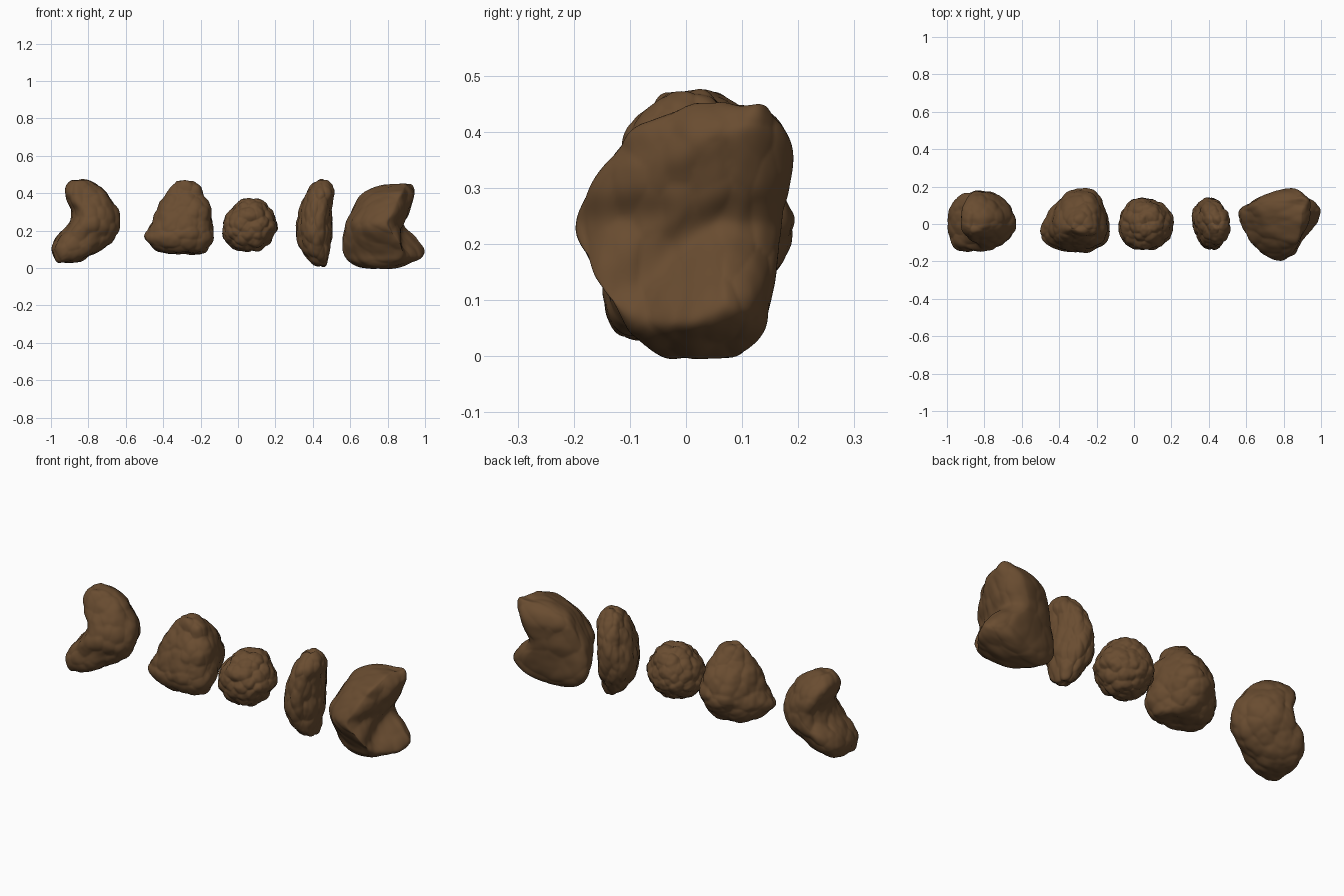
import bpy
import bmesh
import math
from mathutils import Vector, noise

default_cube = bpy.data.objects.get("Cube")
if default_cube:
    bpy.data.objects.remove(default_cube, do_unlink=True)


def make_material(name, colour):
    material = bpy.data.materials.new(name)
    material.use_nodes = True
    material.diffuse_color = colour
    material.node_tree.nodes["Principled BSDF"].inputs["Base Color"].default_value = colour
    return material


brown_rock = make_material("earth brown rock", (0.142, 0.073, 0.03, 1))


def spline(rows, position):
    """Smooth interpolation through evenly spaced profile rows."""
    last = len(rows) - 1
    index = min(int(position * last), last - 1)
    t = position * last - index
    before, start, end, after = (rows[max(0, min(last, index + k))] for k in (-1, 0, 1, 2))
    blended = []
    for a, b, c, d in zip(before, start, end, after):
        blended.append(b + t * (c - a + t * (2 * a - 5 * b + 4 * c - d
                                             + t * (3 * (b - c) + d - a))) / 2)
    return blended


def surface_relief(point, grain, lump_depth, wave_depth):
    """Rounded lumps with creases between them, over broad waves."""
    sample = Vector([p * g for p, g in zip(point, grain)])
    nearest = noise.voronoi(sample)[0][0]
    lumps = (0.27 - min(nearest * nearest, 1)) * lump_depth
    waves = noise.noise(sample * 0.5) * wave_depth
    fine = noise.noise(sample * 2) * lump_depth * 0.2
    return lumps + waves + fine


def make_rock(name, sections, peak, corners, grain, lump_depth, wave_depth, groove_tilt=0):
    """Loft a sphere through sections of (height, left, right, front, back), in
    hundredths. Corners hold the fullness of each quarter of the outline:
    front left, front right, back right, back left."""
    rows = []
    for height, left, right, front, back in sections:
        centre_x = left + (right - left) * peak[0]
        centre_y = front + (back - front) * peak[1]
        rows.append((height, centre_x, centre_y, centre_x - left,
                     right - centre_x, centre_y - front, back - centre_y))
    # Close both ends with a rounded cap
    rows.insert(0, rows[0][:3] + (0,) * 4)
    rows.append(rows[-1][:3] + (0,) * 4)

    bm = bmesh.new()
    bmesh.ops.create_icosphere(bm, subdivisions=6, radius=1)
    for vert in bm.verts:
        x, y, z = vert.co
        level = math.acos(max(-1, min(1, -z))) / math.pi
        angle = math.atan2(y, x)
        c, s = math.cos(angle), math.sin(angle)
        height, centre_x, centre_y, west, east, south, north = spline(rows, level)
        if groove_tilt and c > 0 > s:
            # The groove on the right runs down towards the front
            tilted = level - groove_tilt * s * math.sin(math.pi * level)
            tilted_row = spline(rows, min(1, tilted))
            east = min(tilted_row[1] + tilted_row[4] - centre_x, east * 1.3)
        quarter = int((angle + math.pi) / (math.pi / 2)) % 4
        power = corners[quarter]
        reach = (abs(c) ** power + abs(s) ** power) ** (-1 / power)
        vert.co = Vector((centre_x + c * reach * max(0, east if c > 0 else west),
                          centre_y + s * reach * max(0, north if s > 0 else south),
                          height)) / 100

    # Soften the loft, then roughen it along its normals
    for _ in range(6):
        bmesh.ops.smooth_vert(bm, verts=bm.verts, factor=0.5,
                              use_axis_x=True, use_axis_y=True, use_axis_z=True)
    bm.normal_update()
    moves = [vert.normal * surface_relief(vert.co, grain, lump_depth, wave_depth)
             for vert in bm.verts]
    for vert, move in zip(bm.verts, moves):
        vert.co += move
    for face in bm.faces:
        face.smooth = True
    mesh = bpy.data.meshes.new(name)
    bm.to_mesh(mesh)
    bm.free()
    mesh.materials.append(brown_rock)
    rock = bpy.data.objects.new(name, mesh)
    bpy.context.collection.objects.link(rock)


# Hooked rock with a foot at its front corner
make_rock("hooked_rock", [
    (3, -97, -86, -11, 3), (6, -99, -78, -14, 9), (11, -100, -71, -15, 14),
    (17, -97, -65, -14, 17), (23, -91, -63, -14, 18), (30, -89, -64, -12, 18),
    (37, -92, -68, -10, 16), (43, -92, -73, -7, 12), (47, -89, -80, -4, 6),
], (0.32, 0.45), (2, 2, 1.85, 2.6), (15, 15, 13), 0.013, 0.012)

# Broad rock that narrows to the top
make_rock("peaked_rock", [
    (8, -40, -19, -10, 8), (11, -46, -16, -13, 13), (17, -50, -13, -15, 17),
    (24, -47, -13, -14, 20), (32, -43, -15, -12, 17), (39, -39, -18, -8, 12),
    (44, -36, -20, -6, 8), (47, -33, -25, -4, 4),
], (0.58, 0.33), (2.3, 2.1, 1.9, 1.75), (15, 15, 15), 0.015, 0.01)

# Small round lumpy rock
make_rock("round_rock", [
    (9, 1, 11, -5, 5), (12, -4, 16, -10, 9), (17, -8, 19, -13, 13),
    (22, -8, 21, -14, 14), (28, -6, 19, -13, 13), (34, -2, 16, -9, 10),
    (37, 3, 11, -4, 5),
], (0.45, 0.46), (2.2, 2.1, 2, 2), (19, 19, 19), 0.018, 0.008)

# Thin upright slab with vertical ridges
make_rock("slab_rock", [
    (1, 41, 47, -4, 4), (5, 37, 48, -8, 7), (11, 33, 49, -11, 11),
    (18, 31, 50, -13, 13), (26, 32, 50, -14, 14), (34, 34, 50, -12, 13),
    (40, 36, 51, -10, 10), (44, 38, 50, -6, 7), (47, 42, 47, -3, 3),
], (0.52, 0.5), (1.8, 2.3, 2.1, 2.3), (22, 20, 12), 0.017, 0.008)

# Large notched rock with an overhanging crest and a low toe
make_rock("notched_rock", [
    (0, 67, 82, -3, 9), (3, 60, 92, -9, 13), (8, 57, 100, -12, 15),
    (15, 56, 97, -17, 16), (23, 57, 88, -20, 17), (30, 60, 91, -17, 18),
    (36, 63, 93, -13, 19), (41, 68, 95, -8, 18), (45, 80, 93, 4, 15),
], (0.72, 0.7), (1.8, 1.45, 1.75, 1.6), (8, 17, 9), 0.012, 0.008, 0.2)
